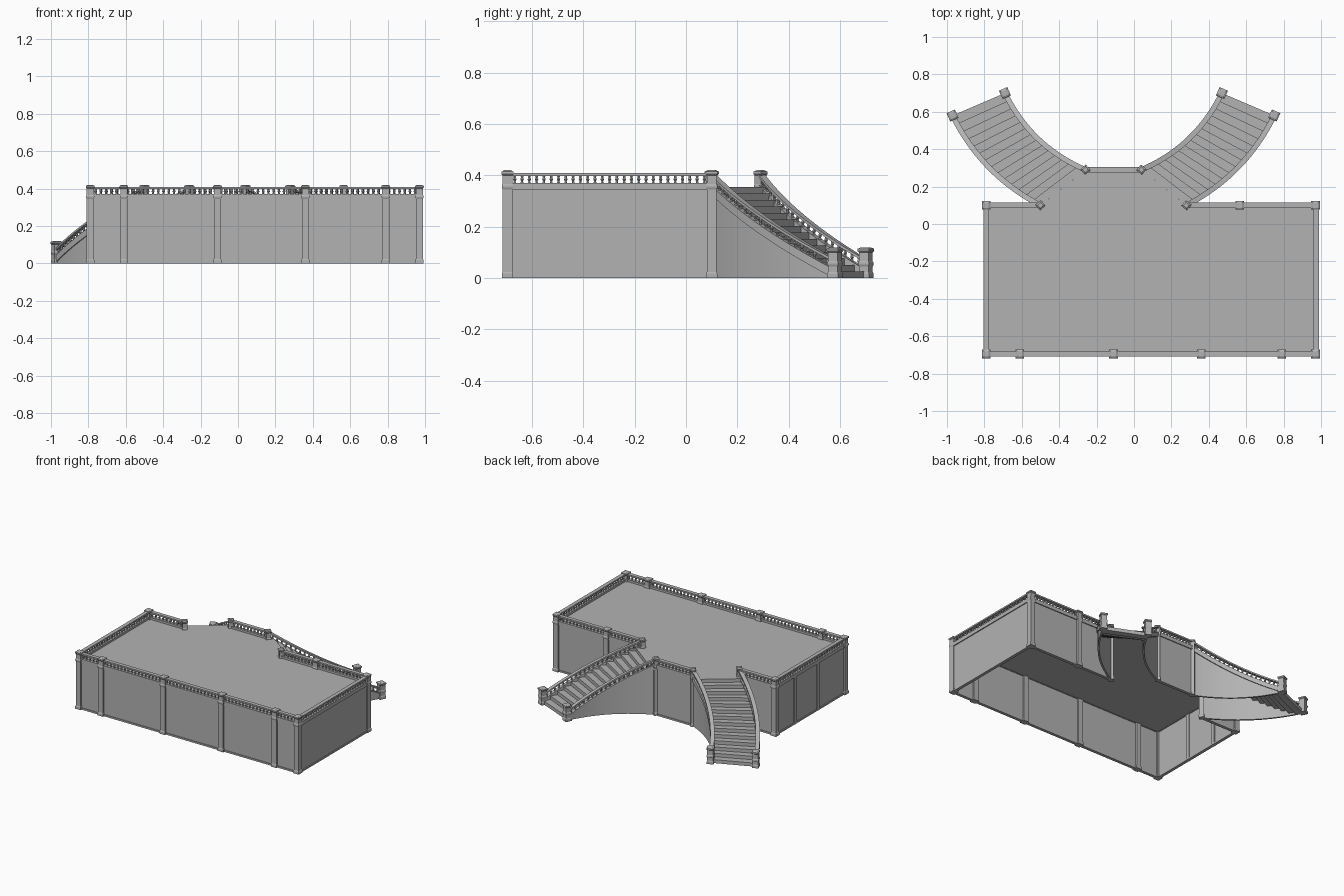
import bpy, math
from mathutils import Vector

cube = bpy.data.objects.get("Cube")
if cube:
    bpy.data.objects.remove(cube)

DECK = 0.355
AXIS = -0.11          # x of the staircase symmetry plane
STEPS = 14

stone = bpy.data.materials.new("grey stone")
stone.use_nodes = True
stone.diffuse_color = (0.45, 0.45, 0.45, 1)
stone.node_tree.nodes["Principled BSDF"].inputs["Base Color"].default_value = (0.45, 0.45, 0.45, 1)


class Part:
    """Collects simple solids into one named object."""
    def __init__(self, name):
        self.name, self.v, self.f = name, [], []

    def rings(self, rings):
        n, base = len(rings[0]), len(self.v)
        for r in rings:
            self.v += [tuple(p) for p in r]
        for i in range(len(rings) - 1):
            for j in range(n):
                a, b = base + i * n + j, base + i * n + (j + 1) % n
                self.f.append((a, b, b + n, a + n))
        self.f.append(tuple(base + j for j in reversed(range(n))))
        self.f.append(tuple(base + (len(rings) - 1) * n + j for j in range(n)))

    def prism(self, outline, z0, z1):
        self.rings([[(x, y, z) for x, y in outline] for z in (z0, z1)])

    def lathe(self, x, y, z, profile, sides, turn=0.0):
        self.rings([[(x + r * math.cos(turn + math.tau * k / sides),
                      y + r * math.sin(turn + math.tau * k / sides), z + h)
                     for k in range(sides)] for r, h in profile])

    def ribbon(self, path, width, low, high):
        """Strip of given width along path; low/high map a path height to z."""
        rings = []
        for i, p in enumerate(path):
            d = path[min(i + 1, len(path) - 1)] - path[max(i - 1, 0)]
            n = Vector((-d.y, d.x, 0)).normalized() * width / 2
            lo, hi = low(p.z), high(p.z)
            a, b = p + n, p - n
            rings.append([(a.x, a.y, lo), (a.x, a.y, hi), (b.x, b.y, hi), (b.x, b.y, lo)])
        self.rings(rings)

    def done(self):
        me = bpy.data.meshes.new(self.name)
        me.from_pydata(self.v, [], self.f)
        me.materials.append(stone)
        ob = bpy.data.objects.new(self.name, me)
        bpy.context.collection.objects.link(ob)
        bpy.context.view_layer.objects.active = ob
        ob.select_set(True)
        bpy.ops.object.mode_set(mode='EDIT')
        bpy.ops.mesh.select_all(action='SELECT')
        bpy.ops.mesh.normals_make_consistent(inside=False)
        bpy.ops.object.mode_set(mode='OBJECT')
        ob.select_set(False)


def curve(a, b, bow, n=20):
    """Bowed line between two 3D points, bulging to the right of its direction."""
    a, b = Vector(a), Vector(b)
    d = (b - a).xy.normalized()
    side = Vector((d.y, -d.x, 0))
    return [a.lerp(b, i / n) + side * 4 * bow * (i / n) * (1 - i / n) for i in range(n + 1)]


def mirror(path):
    return [Vector((2 * AXIS - p.x, p.y, p.z)) for p in path]


BALUSTER = [(.006, .014), (.006, .019), (.004, .022), (.008, .029), (.005, .037), (.007, .044)]


def railing(name, path, spacing=0.028):
    part = Part(name)
    part.ribbon(path, .026, lambda z: z - .004, lambda z: z + .015)
    part.ribbon(path, .028, lambda z: z + .043, lambda z: z + .054)
    lengths = [(b - a).xy.length for a, b in zip(path, path[1:])]
    total = sum(lengths)
    count = round(total / spacing)
    for k in range(1, count):
        s, i = total * k / count, 0
        while s > lengths[i]:
            s, i = s - lengths[i], i + 1
        p = path[i].lerp(path[i + 1], s / lengths[i])
        part.lathe(p.x, p.y, p.z, BALUSTER, 6)
    part.done()


def post(name, x, y, top, turn=0.0, half=.019):
    """Square pillar with plinth, shaft, neck and bevelled cap."""
    r = half * math.sqrt(2)
    profile = [(r * 1.15, 0), (r * 1.15, .018), (r, .024), (r, top - .075), (r * 1.15, top - .068),
               (r * 1.15, top - .06), (r, top - .054), (r, top - .02), (r * 1.22, top - .015),
               (r * 1.22, top - .006), (r * .7, top)]
    part = Part(name)
    part.lathe(x, y, 0, profile, 4, turn + math.pi / 4)
    part.done()


def flat(*pts):
    return [Vector((x, y, DECK)) for x, y in pts]


# Stair edges, running from the foot up to the deck
outer = curve((-.97, .58, .02), (-.50, .10, DECK), -.055)
inner = curve((-.69, .70, .02), (-.26, .29, DECK), -.055)
if outer[10].x > -.735:      # bulge must face away from the middle
    outer = curve(outer[0], outer[-1], .055)
    inner = curve(inner[0], inner[-1], .055)

# Deck slab
LEFT, RIGHT, FRONT, BACK, BAY = -.79, .975, -.695, .10, .29
deck = Part("deck")
deck.prism([(LEFT, FRONT), (RIGHT, FRONT), (RIGHT, BACK), (.28, BACK), (.04, BAY),
            (-.26, BAY), (-.50, BACK), (LEFT, BACK)], DECK - .01, DECK)
deck.done()

# Straight walls with plinth, cornice and railing
runs = {
    "front": flat((LEFT, FRONT), (RIGHT, FRONT)),
    "left_side": flat((RIGHT, FRONT), (RIGHT, BACK)),
    "right_side": flat((LEFT, FRONT), (LEFT, BACK)),
    "back_left": flat((.28, BACK), (RIGHT, BACK)),
    "back_right": flat((LEFT, BACK), (-.50, BACK)),
    "bay": flat((-.26, BAY), (.04, BAY)),
}
for name, path in runs.items():
    wall = Part(name + "_wall")
    wall.ribbon(path, .012, lambda z: 0, lambda z: z)
    wall.ribbon(path, .022, lambda z: 0, lambda z: .012)
    wall.ribbon(path, .026, lambda z: z - .012, lambda z: z + .004)
    wall.done()
    railing(name + "_railing", path)

# Pillars of the terrace
for i, x in enumerate((LEFT, -.61, AXIS, .36, .79, .97)):
    post(f"front_post_{i}", x, FRONT, .42)
for i, x in enumerate((LEFT, .565, .97)):
    post(f"back_post_{i}", x, BACK, .42)

# Shallow pilasters on the right side wall
pilasters = Part("side_pilasters")
for y in (-.12, -.38):
    pilasters.ribbon(flat((LEFT, y - .015), (LEFT, y + .015)), .024, lambda z: 0, lambda z: z - .01)
pilasters.done()


def tread_point(path, t):
    f = min(t, .9999) * (len(path) - 1)
    i = int(f)
    return path[i].lerp(path[i + 1], f - i).xy


# Twin curved stairs
for side, flip in (("right", lambda p: p), ("left", mirror)):
    edges = {"outer": flip(outer), "inner": flip(inner)}
    for edge, path in edges.items():
        wall = Part(f"{side}_stair_{edge}_wall")
        wall.ribbon(path, .012, lambda z: 0, lambda z: z)
        wall.ribbon(path, .026, lambda z: max(0, z - .02), lambda z: z + .01)
        wall.done()
        railing(f"{side}_stair_{edge}_railing", path, .03)
        sign = 1 if side == "left" else -1
        foot, head = path[0], path[-1]
        post(f"{side}_stair_{edge}_foot_post", foot.x, foot.y, .12, sign * math.radians(-24), .02)
        post(f"{side}_stair_{edge}_head_post", head.x, head.y, .42, sign * math.radians(-40), .016)

    steps = Part(f"{side}_stair_steps")
    for i in range(STEPS):
        t0, t1 = i / STEPS, (i + 1) / STEPS
        quad = [tread_point(edges[e], t) for e, t in
                (("outer", t0), ("outer", t1), ("inner", t1), ("inner", t0))]
        top = DECK * (i + 1) / STEPS
        steps.prism(quad, max(0, top - .035), top)
    steps.done()
